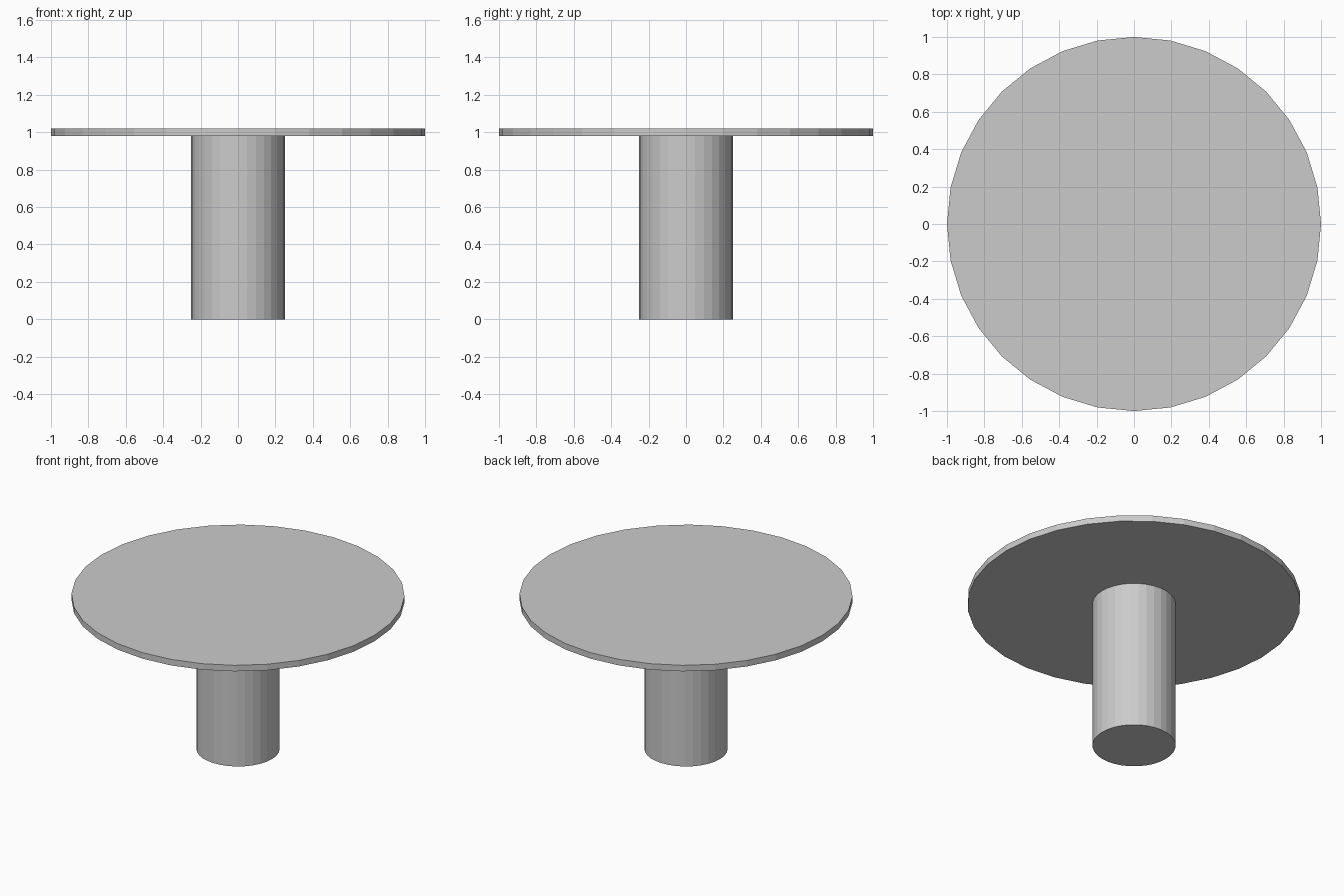
import bpy

if "Cube" in bpy.data.objects:
    bpy.data.objects.remove(bpy.data.objects["Cube"])


def cylinder(name, radius, z_bottom, z_top):
    """Flat-shaded 32-sided upright cylinder between two heights."""
    bpy.ops.mesh.primitive_cylinder_add(
        vertices=32, radius=radius, depth=z_top - z_bottom,
        location=(0, 0, (z_bottom + z_top) / 2))
    bpy.context.object.name = name
    bpy.context.object.data.name = name


# Central pedestal, running up into the top
cylinder("pedestal", 0.25, 0.0, 1.0)

# Thin round table top
cylinder("table_top", 1.0, 0.98, 1.02)
